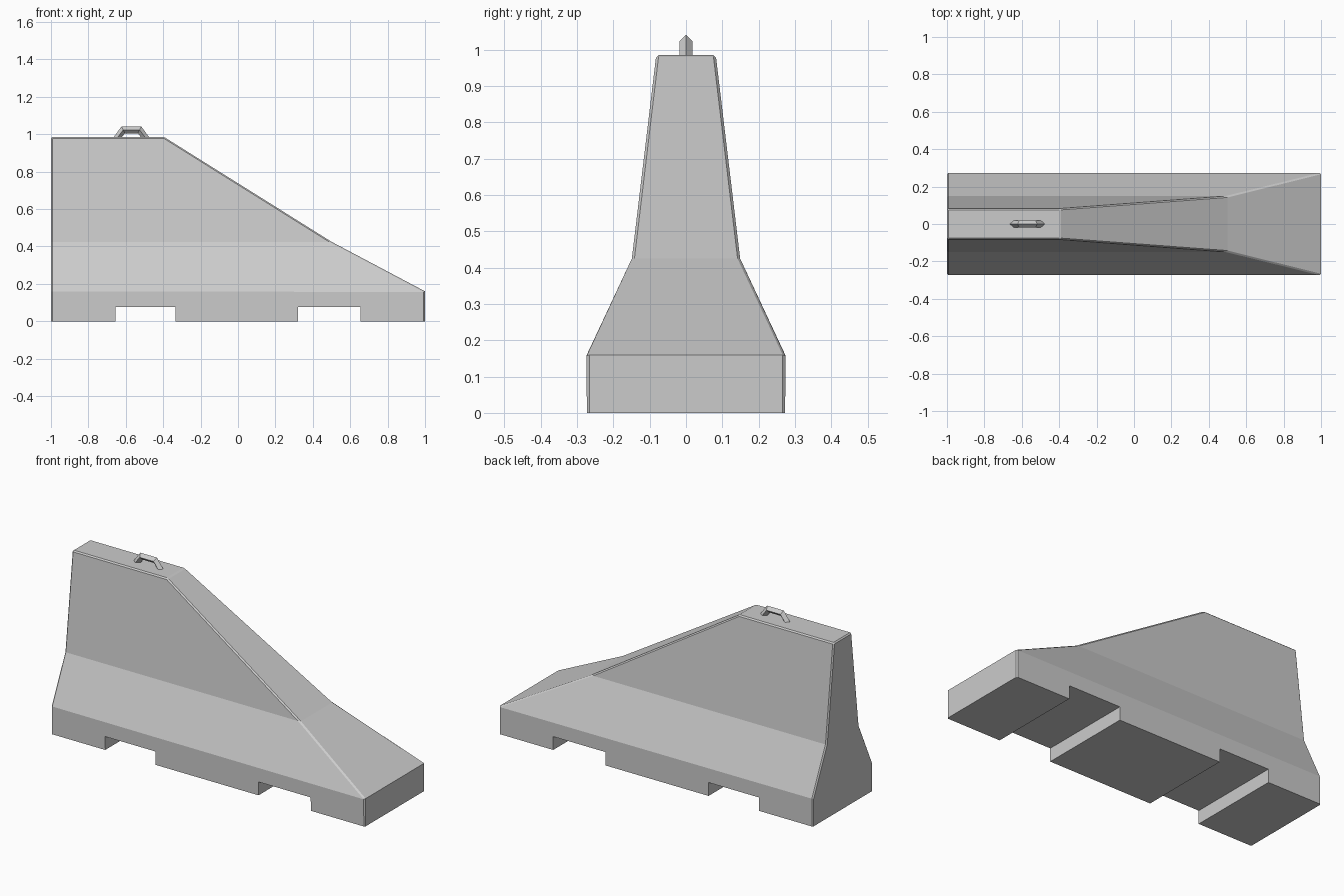
import bpy
import bmesh

cube = bpy.data.objects.get("Cube")
if cube:
    bpy.data.objects.remove(cube, do_unlink=True)


def make_material(name, colour):
    mat = bpy.data.materials.new(name)
    mat.use_nodes = True
    mat.diffuse_color = colour
    mat.node_tree.nodes["Principled BSDF"].inputs["Base Color"].default_value = colour
    return mat


def add_object(name, bm, mat):
    bmesh.ops.recalc_face_normals(bm, faces=bm.faces)
    mesh = bpy.data.meshes.new(name)
    bm.to_mesh(mesh)
    bm.free()
    mesh.materials.append(mat)
    obj = bpy.data.objects.new(name, mesh)
    bpy.context.collection.objects.link(obj)
    return obj


def loft(bm, rings):
    """Skin closed rings of points and cap both ends."""
    rows = [[bm.verts.new(p) for p in ring] for ring in rings]
    for a, b in zip(rows, rows[1:]):
        for i in range(len(a)):
            j = (i + 1) % len(a)
            bm.faces.new((a[i], a[j], b[j], b[i]))
    bm.faces.new(rows[0])
    bm.faces.new(rows[-1])


concrete = make_material("concrete grey", (0.6, 0.6, 0.6, 1))

# Barrier body: stacked levels of (height, half depth, sloped end x)
levels = [(0, 0.273, 1), (0.16, 0.273, 1), (0.425, 0.149, 0.5), (0.985, 0.082, -0.395)]
bm = bmesh.new()
loft(bm, [[(-1, -d, z), (x, -d, z), (x, d, z), (-1, d, z)] for z, d, x in levels])

# Chamfer the corner edges and the top rim, leaving the level creases sharp
top = levels[-1][0]
edges = [e for e in bm.edges
         if abs(e.verts[0].co.z - e.verts[1].co.z) > 0.01
         or min(v.co.z for v in e.verts) > top - 0.01]
bmesh.ops.bevel(bm, geom=edges, offset=0.007, segments=1, affect='EDGES')
body = add_object("barrier_body", bm, concrete)

# Forklift slots cut through the underside
for x0, x1 in ((-0.655, -0.335), (0.322, 0.655)):
    bm = bmesh.new()
    loft(bm, [[(x0, y, -0.1), (x1, y, -0.1), (x1, y, 0.077), (x0, y, 0.077)]
              for y in (-0.5, 0.5)])
    cutter = add_object("slot_cutter", bm, concrete)
    cutter.hide_render = True
    mod = body.modifiers.new("slot", 'BOOLEAN')
    mod.operation = 'DIFFERENCE'
    mod.solver = 'EXACT'
    mod.object = cutter
    bpy.context.view_layer.objects.active = body
    bpy.ops.object.modifier_apply(modifier=mod.name)
    bpy.data.objects.remove(cutter, do_unlink=True)

# Lifting handle: mitred diamond bar, mirrored about its centre
centre, r = -0.57, 0.018


def diamond(side, outer, mid, inner):
    pts = [(outer, 0), (mid, r), (inner, 0), (mid, -r)]
    return [(centre + side * p[0], y, p[1]) for p, y in pts]


foot = ((0.098, 0.98), (0.076, 0.98), (0.054, 0.98))
bend = ((0.053, 1.041), (0.044, 1.023), (0.035, 1.005))
bm = bmesh.new()
loft(bm, [diamond(-1, *foot), diamond(-1, *bend), diamond(1, *bend), diamond(1, *foot)])
add_object("lifting_handle", bm, concrete)
